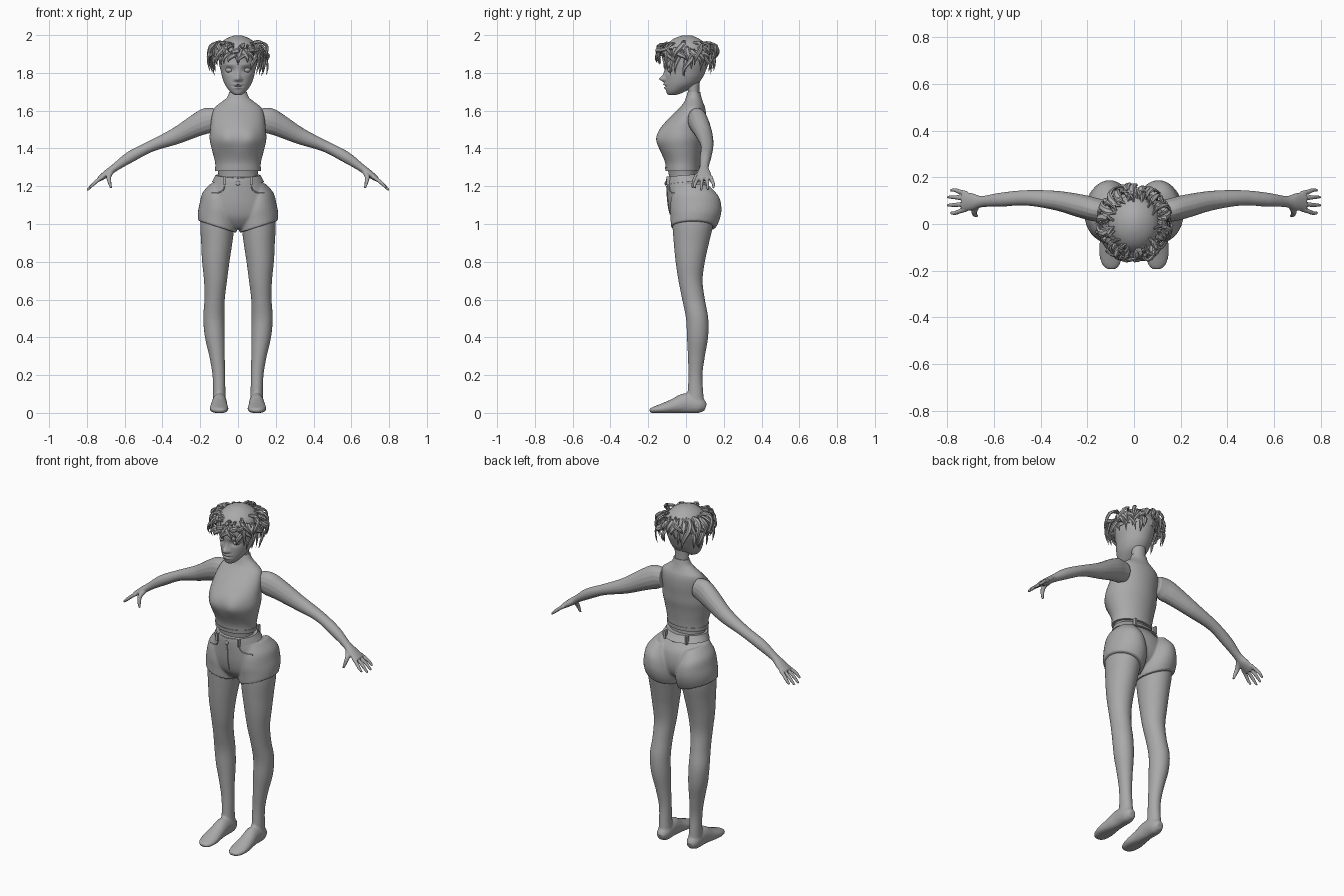
import bpy, bmesh, math, random
from mathutils import Vector
from mathutils.bvhtree import BVHTree

if "Cube" in bpy.data.objects:
    bpy.data.objects.remove(bpy.data.objects["Cube"])
random.seed(4)
grey = bpy.data.materials.new("matte_grey")
grey.use_nodes = True
COLOUR = (0.4, 0.4, 0.4, 1)
grey.diffuse_color = COLOUR
grey.node_tree.nodes["Principled BSDF"].inputs["Base Color"].default_value = COLOUR


def dense(rows, k):
    """Smooth spline through parameter rows."""
    out = []
    for i in range(len(rows) - 1):
        a, b, c, d = (rows[max(0, min(len(rows) - 1, i + j))] for j in (-1, 0, 1, 2))
        for s in range(k):
            t = s / k
            out.append([q + t / 2 * (r - p + t * (2*p - 5*q + 4*r - e + t * (3*q - p - 3*r + e)))
                        for p, q, r, e in zip(a, b, c, d)])
    return out + [list(rows[-1])]


def loft(bm, rings, n):
    loops = []
    for c, u, v in rings:
        angles = [math.tau * i / n for i in range(n)]
        loops.append([bm.verts.new(c + u * math.cos(a) + v * math.sin(a)) for a in angles])
    for a, b in zip(loops, loops[1:]):
        for i in range(n):
            bm.faces.new((a[i], a[(i + 1) % n], b[(i + 1) % n], b[i]))
    bm.faces.new(loops[0])
    bm.faces.new(loops[-1])


def slices(bm, rows, n=32, k=4, slant=0):
    """Horizontal sections: z, x min, x max, y front, y back."""
    rings = []
    for z, x0, x1, y0, y1 in dense(rows, k):
        rx = (x1 - x0) / 2
        rings.append((Vector(((x0 + x1) / 2, (y0 + y1) / 2, z)),
                      Vector((rx, 0, slant * rx)), Vector((0, (y1 - y0) / 2, 0))))
    loft(bm, rings, n)


def centred(rows):
    return [(z, -x, x, y0, y1) for z, x, y0, y1 in rows]


def tube(bm, rows, n=16, k=4, ref=(0, 0, 1)):
    """Sections along a path: x, y, z, width radius, height radius."""
    pts = dense(rows, k)
    rings = []
    for i, (x, y, z, ra, rb) in enumerate(pts):
        t = Vector(pts[min(i + 1, len(pts) - 1)][:3]) - Vector(pts[max(i - 1, 0)][:3])
        u = t.cross(Vector(ref)).normalized()
        rings.append((Vector((x, y, z)), u * ra, u.cross(t).normalized() * rb))
    loft(bm, rings, n)


def bulge(bm, centre, radius, push):
    """Soft push of the nearby surface."""
    for v in bm.verts:
        d = [(a - b) / r for a, b, r in zip(v.co, centre, radius)]
        v.co += Vector(push) * math.exp(-sum(e * e for e in d))


def finish(name, bm, mirror=False, voxel=0, smooth=4, angle=50):
    bmesh.ops.recalc_face_normals(bm, faces=bm.faces)
    me = bpy.data.meshes.new(name)
    bm.to_mesh(me)
    bm.free()
    me.materials.append(grey)
    ob = bpy.data.objects.new(name, me)
    bpy.context.collection.objects.link(ob)
    bpy.ops.object.select_all(action='DESELECT')
    ob.select_set(True)
    bpy.context.view_layer.objects.active = ob
    bpy.ops.object.shade_smooth_by_angle(angle=math.radians(angle))
    if voxel:
        m = ob.modifiers.new("fuse", 'REMESH')
        m.mode, m.voxel_size, m.use_smooth_shade = 'VOXEL', voxel, True
        m = ob.modifiers.new("relax", 'SMOOTH')
        m.factor, m.iterations = 0.5, smooth
    if mirror:
        m = ob.modifiers.new("other_side", 'MIRROR')
        m.use_mirror_merge = False
    return ob


# Legs with feet
bm = bmesh.new()
slices(bm, [(1.08, .02, .19, -.07, .15), (1, .018, .2, -.072, .145), (.9, .03, .195, -.065, .122),
            (.8, .045, .19, -.055, .1), (.7, .058, .18, -.04, .088), (.6, .07, .178, -.02, .1),
            (.5, .072, .184, 0, .118), (.4, .07, .175, .005, .117), (.3, .07, .152, .01, .1),
            (.2, .068, .135, .013, .087), (.1, .066, .132, .008, .092), (.03, .06, .135, 0, .1)])
tube(bm, [(.098, .104, .03, .02, .02), (.098, .07, .04, .038, .045), (.098, 0, .05, .04, .055),
          (.1, -.06, .036, .045, .041), (.1, -.12, .023, .05, .029), (.098, -.17, .015, .04, .018),
          (.098, -.192, .012, .02, .01)])
for v in bm.verts:
    v.co.z = max(v.co.z, 0)
finish("legs", bm, mirror=True, voxel=.006, smooth=3)

# Arms with hands
bm = bmesh.new()
tube(bm, [(.11, .055, 1.555, .045, .055), (.16, .06, 1.548, .05, .068), (.22, .075, 1.522, .05, .06),
          (.33, .1, 1.465, .042, .044), (.46, .112, 1.412, .033, .03), (.57, .104, 1.355, .03, .03),
          (.65, .096, 1.3, .024, .021), (.69, .095, 1.27, .036, .02), (.735, .097, 1.238, .042, .014)])
for y, spread, reach in ((.063, -.016, .05), (.086, -.005, .064), (.109, .006, .062), (.131, .014, .05)):
    tube(bm, [(.715, y, 1.25, .01, .01), (.745, y + spread * .5, 1.229, .01, .01),
              (.735 + reach * .6, y + spread, 1.236 - reach * .5, .009, .009),
              (.735 + reach, y + spread, 1.236 - reach * .9, .006, .006)], n=10)
tube(bm, [(.668, .085, 1.28, .014, .014), (.684, .055, 1.25, .013, .013),
          (.68, .04, 1.22, .01, .01), (.672, .034, 1.19, .006, .006)], n=10, ref=(1, 0, 0))
finish("arms", bm, mirror=True, voxel=.004, smooth=3)

# Sleeveless top with high collar
bm = bmesh.new()
slices(bm, centred([(1.285, .119, -.107, .072), (1.33, .122, -.112, .075), (1.4, .14, -.14, .085),
                    (1.45, .15, -.15, .095), (1.5, .147, -.138, .1), (1.55, .142, -.1, .105),
                    (1.59, .134, -.06, .105), (1.62, .12, -.03, .1), (1.645, .088, -.01, .09),
                    (1.67, .058, 0, .082), (1.7, .046, .01, .075)]), n=64)
for s in (-1, 1):
    bulge(bm, (s * .065, -.14, 1.45), (.05, .06, .055), (0, -.016, 0))
finish("sleeveless_top", bm)

# Hem band and armhole bindings
bm = bmesh.new()
slices(bm, centred([(1.281, .121, -.109, .074), (1.302, .122, -.111, .075)]), n=64, k=1)
finish("top_hem", bm)

# Skin at waist and neck
bm = bmesh.new()
slices(bm, centred([(1.2, .115, -.09, .08), (1.25, .104, -.09, .062), (1.3, .11, -.098, .062)]))
finish("waist", bm)
bm = bmesh.new()
slices(bm, centred([(1.62, .05, .01, .075), (1.69, .04, .012, .07), (1.78, .045, -.01, .075)]))
finish("neck", bm)

# Shorts: pelvis and both leg sleeves fused
bm = bmesh.new()
slices(bm, centred([(1.25, .115, -.1, .078), (1.22, .13, -.102, .1), (1.17, .163, -.1, .135),
                    (1.1, .186, -.094, .145), (1.04, .18, -.08, .13), (1, .12, -.055, .09),
                    (.975, .05, -.03, .06)]), n=48)
sleeve = [(1.2, .05, .145, -.06, .125), (1.14, .022, .187, -.078, .176), (1.08, .006, .203, -.085, .188),
          (1.03, .002, .212, -.082, .18), (.985, .008, .211, -.08, .16)]
slices(bm, sleeve, slant=.32)
slices(bm, [(z, -b, -a, c, d) for z, a, b, c, d in sleeve], slant=-.32)
shorts = finish("shorts", bm, voxel=.006, smooth=5)

# Waistband, dipping at the front
bm = bmesh.new()
slices(bm, centred([(1.212, .138, -.106, .112), (1.232, .128, -.106, .096),
                    (1.25, .12, -.104, .084)]), n=48)
for v in bm.verts:
    v.co.z += .08 * abs(v.co.x) + .08 * v.co.y
finish("waistband", bm)

# Pocket edges, fly seam, belt loops and button laid onto the shorts
depsgraph = bpy.context.evaluated_depsgraph_get()
surface = BVHTree.FromObject(shorts, depsgraph)


def on_front(x, z):
    hit = surface.ray_cast(Vector((x, -1, z)), Vector((0, 1, 0)))[0]
    return (x, hit.y - .001, z, .003, .003)


bm = bmesh.new()
paths = [[(0, 1.2 - .03 * i) for i in range(6)]]
for s in (-1, 1):
    paths.append([(s * x, z) for x, z in ((.07, 1.2), (.08, 1.178), (.105, 1.165), (.14, 1.163))])
for path in paths:
    tube(bm, [on_front(x, z) for x, z in path], n=6, ref=(0, 1, 0))
finish("seams", bm)

bm = bmesh.new()
for x, y in ((.07, -.093), (-.07, -.093), (.07, .092), (-.07, .092)):
    cube = bmesh.ops.create_cube(bm, size=1)["verts"]
    bmesh.ops.scale(bm, vec=(.012, .02, .045), verts=cube)
    bmesh.ops.translate(bm, vec=(x, y, 1.236 + y * .08), verts=cube)
finish("belt_loops", bm)

bpy.ops.mesh.primitive_uv_sphere_add(segments=16, ring_count=8, radius=.012, location=(0, -.107, 1.215))
button = bpy.context.object
button.name, button.scale.y = "button", .5
button.data.materials.append(grey)
bpy.ops.object.shade_smooth()

# Head with sculpted features
bm = bmesh.new()
slices(bm, centred([(1.682, .012, -.09, -.062), (1.69, .03, -.1, -.03), (1.71, .05, -.107, .01),
                    (1.74, .07, -.11, .06), (1.775, .083, -.11, .088), (1.81, .091, -.11, .104),
                    (1.85, .1, -.116, .118), (1.9, .102, -.112, .122), (1.95, .085, -.085, .1),
                    (1.98, .045, -.045, .055), (1.988, .01, -.01, .015)]), n=96, k=6)
bulge(bm, (0, -.11, 1.768), (.014, .04, .014), (0, -.03, 0))
bulge(bm, (0, -.11, 1.79), (.01, .04, .025), (0, -.01, 0))
bulge(bm, (0, -.11, 1.739), (.022, .04, .006), (0, -.011, 0))
bulge(bm, (0, -.11, 1.722), (.018, .04, .006), (0, -.01, 0))
bulge(bm, (0, -.11, 1.731), (.028, .04, .003), (0, .008, 0))
for s in (-1, 1):
    bulge(bm, (s * .016, -.11, 1.764), (.008, .04, .007), (0, -.009, 0))
    bulge(bm, (s * .046, -.1, 1.815), (.022, .05, .015), (0, .014, 0))
    bulge(bm, (s * .045, -.1, 1.843), (.025, .05, .007), (0, -.005, 0))
finish("head", bm, angle=80)

# Eyes
bm = bmesh.new()
for s in (-1, 1):
    ball = bmesh.ops.create_uvsphere(bm, u_segments=24, v_segments=16, radius=.021)["verts"]
    bmesh.ops.scale(bm, vec=(1, 1, .7), verts=ball)
    bmesh.ops.translate(bm, vec=(s * .045, -.076, 1.815), verts=ball)
finish("eyes", bm)

# Hair: cap plus drooping pointed locks
bm = bmesh.new()
slices(bm, centred([(1.87, .106, -.11, .124), (1.91, .112, -.122, .128), (1.95, .098, -.105, .11),
                    (1.982, .062, -.065, .07), (1.998, .02, -.02, .03)]), n=14, k=2)
finish("hair_cap", bm, angle=25)

bm = bmesh.new()
for i in range(84):
    a = i * 2.4
    out = Vector((math.sin(a), -math.cos(a), 0))
    side = Vector((out.y, -out.x, 0)) * random.uniform(-.03, .03)
    front = max(0, -out.y)
    rear = max(0, out.y)
    top = random.uniform(1.89, 1.965)
    tip = random.uniform(1.765, 1.87) + .07 * front ** 2 + .04 * rear
    reach = random.uniform(1.15, 1.45)
    w = random.uniform(.009, .016)
    rows = []
    for f, r, width in ((0, .8, .5), (.2, 1.08, 1), (.5, reach, 1), (.8, reach * 1.04, .8), (1, reach * .98, .1)):
        p = out * r + side * math.sin(f * 5) * 8
        z = top + (tip - top) * f ** 1.4 + .015 * math.sin(f * math.pi)
        rows.append((p.x * .108, p.y * .115 + .003, z, w * width, w * width * .6))
    tube(bm, rows, n=6, k=2, ref=out)
finish("hair_locks", bm, angle=40)
